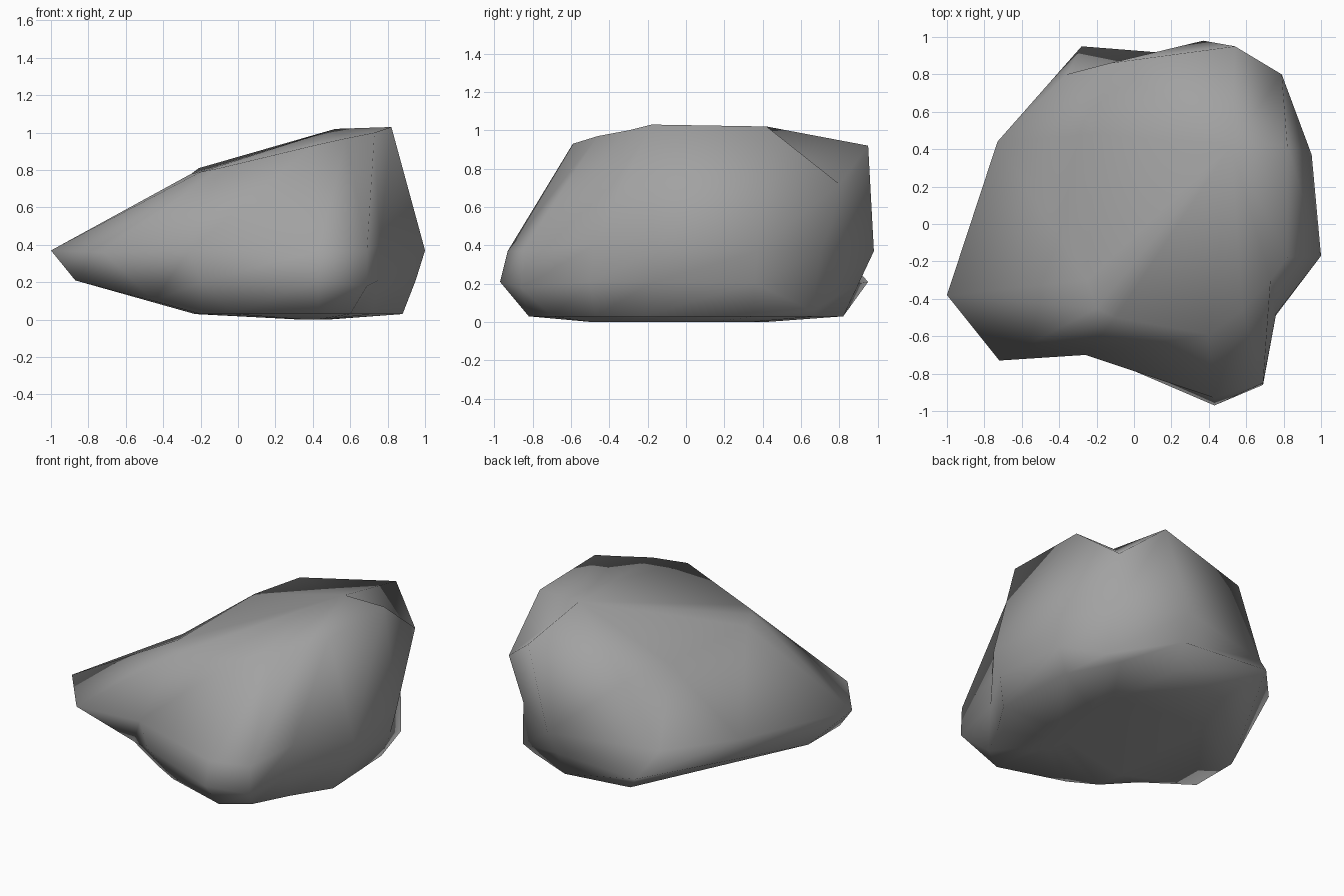
import bpy
import bmesh

default_cube = bpy.data.objects.get("Cube")
if default_cube:
    bpy.data.objects.remove(default_cube, do_unlink=True)

# Single stone colour
stone_grey = bpy.data.materials.new("stone_grey")
stone_grey.use_nodes = True
grey = (0.36, 0.36, 0.36, 1)
stone_grey.diffuse_color = grey
stone_grey.node_tree.nodes["Principled BSDF"].inputs["Base Color"].default_value = grey

# Outlines of the boulder, counter-clockwise from the pointed tip
shoulder_outline = [
    (-.25, -.3, .78), (-.2, -.45, .79), (-.1, -.5, .81), (.4, -.59, .93),
    (.58, -.46, .97), (.73, -.3, 1), (.82, -.18, 1.03), (.82, .42, 1.02),
    (.79, .8, .72), (.54, .95, .92), (-.13, .86, .8), (-.21, .48, .81),
]
belly_outline = [
    (-1, -.38, .37), (-.72, -.73, .36), (-.26, -.7, .37), (.43, -.93, .37),
    (.69, -.85, .37), (.76, -.48, .4), (1, -.17, .37), (.95, .37, .37),
    (.75, .7, .37), (.37, .98, .37), (-.36, .8, .37), (-.73, .44, .41),
]
foot_outline = [
    (-.87, -.43, .21), (-.45, -.49, .1), (-.2, -.7, .2), (.43, -.97, .21),
    (.69, -.86, .18), (.75, -.5, .21), (.95, -.17, .21), (.91, .36, .2),
    (.78, .66, .06), (.35, .9, .2), (-.28, .95, .21), (-.87, -.09, .21),
]
base_outline = [
    (-.23, -.4), (-.2, -.58), (-.02, -.68), (.43, -.82), (.6, -.7), (.72, -.47),
    (.88, -.22), (.85, .35), (.68, .68), (.35, .82), (-.1, .75), (-.23, .4),
]


def add_ring(bm, points):
    return [bm.verts.new(point) for point in points]


def bridge(bm, upper, lower):
    """Join two rings of equal length with a band of triangles."""
    count = len(upper)
    for i in range(count):
        j = (i + 1) % count
        bm.faces.new((upper[i], lower[i], upper[j]))
        bm.faces.new((lower[i], lower[j], upper[j]))


def close_with_fan(bm, ring, centre):
    """Close a ring with triangles around one point."""
    hub = bm.verts.new(centre)
    for i, vert in enumerate(ring):
        bm.faces.new((vert, ring[(i + 1) % len(ring)], hub))


def build_boulder():
    bm = bmesh.new()

    # Underside bulges down to a narrow sole
    rings = [
        add_ring(bm, shoulder_outline),
        add_ring(bm, belly_outline),
        add_ring(bm, foot_outline),
        add_ring(bm, [(x, y, .03) for x, y in base_outline]),
        add_ring(bm, [(.37 + .12 * x, .55 * y - .04, 0) for x, y in base_outline]),
    ]
    for upper, lower in zip(rings, rings[1:]):
        bridge(bm, upper, lower)

    # Crown with a fold towards the back corner, and the flat sole
    close_with_fan(bm, rings[0], (.52, .42, 1.02))
    bm.faces.new(rings[-1])

    bmesh.ops.recalc_face_normals(bm, faces=bm.faces[:])
    for face in bm.faces:
        face.smooth = True

    mesh = bpy.data.meshes.new("boulder")
    bm.to_mesh(mesh)
    bm.free()
    mesh.materials.append(stone_grey)
    boulder = bpy.data.objects.new("boulder", mesh)
    bpy.context.collection.objects.link(boulder)


build_boulder()
